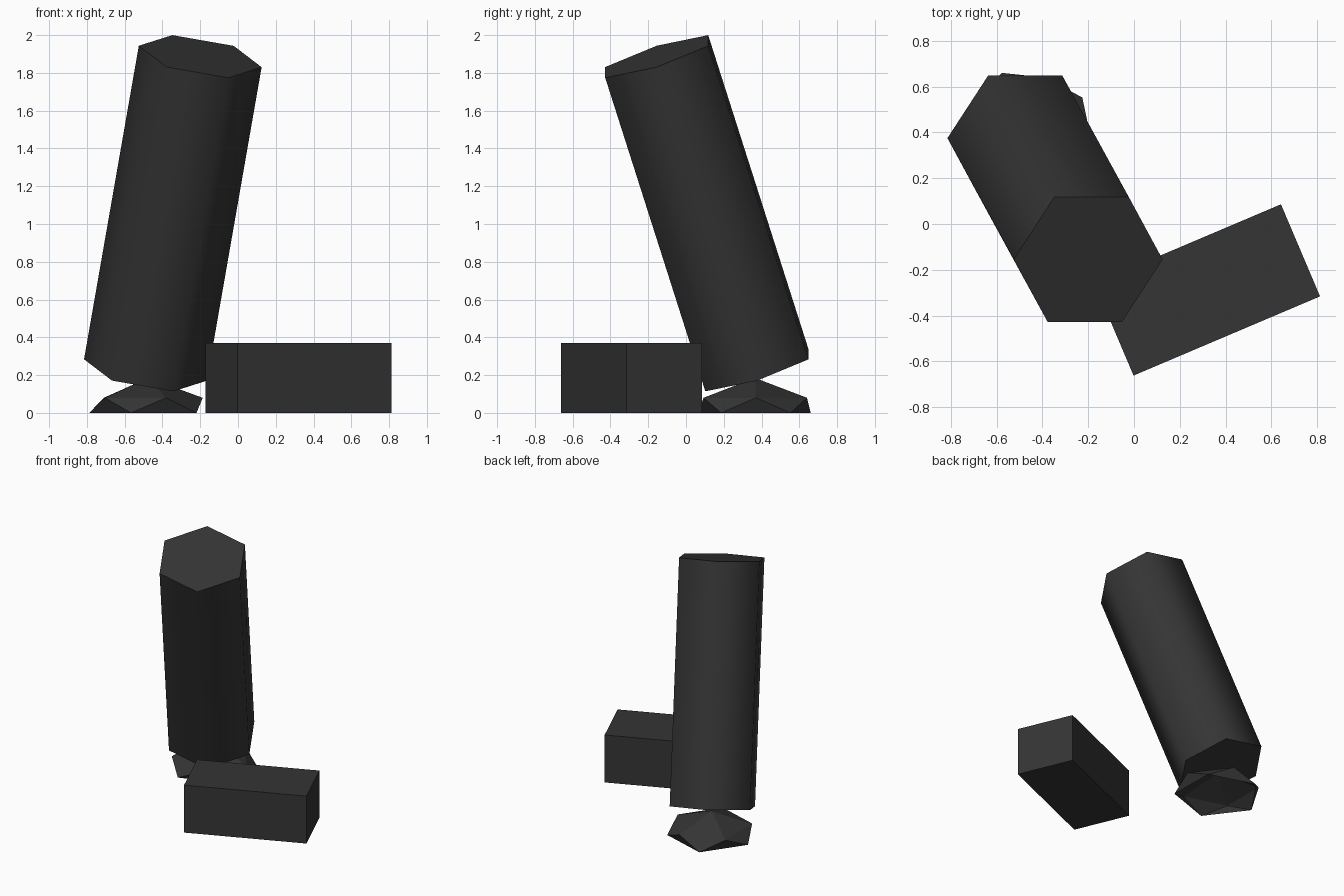
import bpy
import bmesh
import math
from mathutils import Matrix, Vector

cube = bpy.data.objects.get("Cube")
if cube:
    bpy.data.objects.remove(cube, do_unlink=True)

# One dark grey for every part
GREY = (0.035, 0.035, 0.035, 1.0)
dark_grey = bpy.data.materials.new("dark_grey")
dark_grey.diffuse_color = GREY
dark_grey.use_nodes = True
dark_grey.node_tree.nodes["Principled BSDF"].inputs["Base Color"].default_value = GREY


def finish(name, bm, matrix):
    """Turn a bmesh into a named, coloured object."""
    bmesh.ops.recalc_face_normals(bm, faces=bm.faces[:])
    mesh = bpy.data.meshes.new(name)
    bm.to_mesh(mesh)
    bm.free()
    mesh.materials.append(dark_grey)
    obj = bpy.data.objects.new(name, mesh)
    obj.matrix_world = matrix
    bpy.context.collection.objects.link(obj)
    return obj


def ring(bm, sides, radius, z, turn=0.0):
    """Regular polygon of vertices at height z, starting at angle turn."""
    angles = [turn + math.tau * i / sides for i in range(sides)]
    return [bm.verts.new((radius * math.cos(a), radius * math.sin(a), z)) for a in angles]


# Leaning six-sided column, its cap square to its axis
foot = Vector((-0.49, 0.375, 0.227))
head = Vector((-0.2, -0.155, 1.887))
axis = (head - foot).normalized()
across = Vector((0, 1, 0)).cross(axis).normalized()
column_matrix = Matrix((across, axis.cross(across), axis)).transposed().to_4x4()
column_matrix.translation = foot
bm = bmesh.new()
lower = ring(bm, 6, 0.33, 0)
upper = ring(bm, 6, 0.33, (head - foot).length)
bm.faces.new(lower)
bm.faces.new(upper)
for i in range(6):
    j = (i + 1) % 6
    bm.faces.new((lower[i], lower[j], upper[j], upper[i]))
column = finish("column", bm, column_matrix)
bpy.ops.object.select_all(action="DESELECT")
column.select_set(True)
bpy.context.view_layer.objects.active = column
bpy.ops.object.shade_smooth_by_angle(angle=math.radians(65))

# Faceted hollow base, open underneath
bm = bmesh.new()
rim = ring(bm, 5, 0.312, 0, math.radians(37))
shoulder = ring(bm, 5, 0.288, 0.08, math.radians(1))
apex = bm.verts.new((0, 0, 0.185))
for i in range(5):
    j = (i + 1) % 5
    bm.faces.new((shoulder[i], shoulder[j], apex))
    bm.faces.new((shoulder[i], rim[i], shoulder[j]))
    bm.faces.new((rim[i], rim[j], shoulder[j]))
finish("faceted_base", bm, Matrix.Translation((-0.475, 0.365, 0)))

# Low rectangular block beside the column
bm = bmesh.new()
bmesh.ops.create_cube(bm, size=1)
bmesh.ops.scale(bm, vec=(0.885, 0.437, 0.37), verts=bm.verts[:])
finish("block", bm, Matrix.Translation((0.32, -0.288, 0.185))
       @ Matrix.Rotation(math.radians(23), 4, "Z"))
